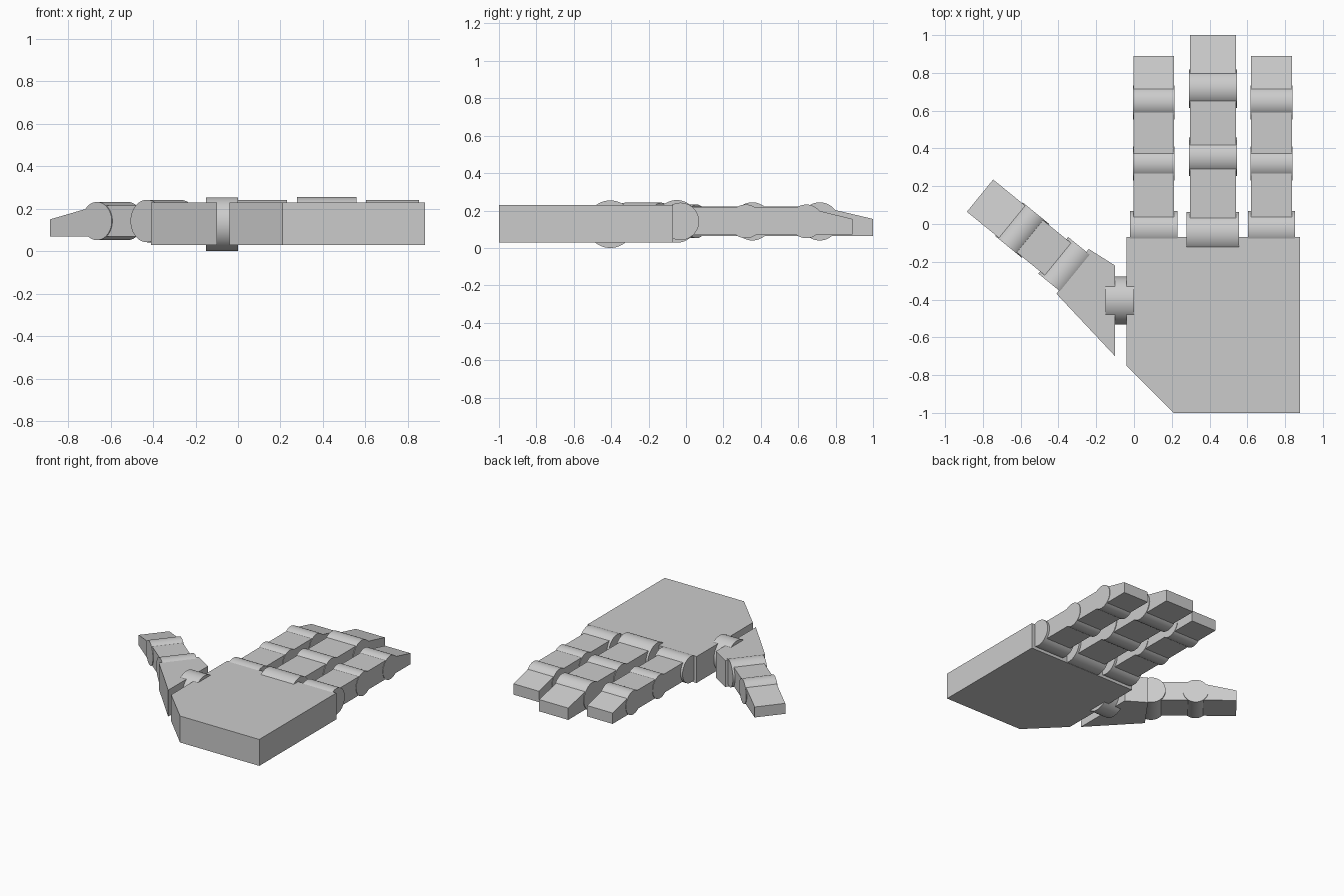
import bpy, bmesh, math
from mathutils import Matrix, Vector

if "Cube" in bpy.data.objects:
    bpy.data.objects.remove(bpy.data.objects["Cube"])


def finish(name, bm, matrix=Matrix()):
    bmesh.ops.recalc_face_normals(bm, faces=bm.faces)
    bm.transform(matrix)
    mesh = bpy.data.meshes.new(name)
    bm.to_mesh(mesh)
    bm.free()
    ob = bpy.data.objects.new(name, mesh)
    bpy.context.collection.objects.link(ob)
    return ob


def prism(name, points, offset, matrix=Matrix()):
    """Extrude a flat outline of 3D points along an offset."""
    bm = bmesh.new()
    face = bm.faces.new([bm.verts.new(p) for p in points])
    ext = bmesh.ops.extrude_face_region(bm, geom=[face], use_keep_orig=True)
    verts = [v for v in ext["geom"] if isinstance(v, bmesh.types.BMVert)]
    bmesh.ops.translate(bm, verts=verts, vec=Vector(offset))
    return finish(name, bm, matrix)


def barrel(name, centre, radius, width, matrix=Matrix()):
    """Hinge cylinder lying along x."""
    bm = bmesh.new()
    bmesh.ops.create_cone(bm, cap_ends=True, segments=48, radius1=radius,
                          radius2=radius, depth=width,
                          matrix=Matrix.Translation(centre) @ Matrix.Rotation(math.pi / 2, 4, 'Y'))
    for f in bm.faces:
        f.smooth = len(f.verts) == 4
    for e in bm.edges:
        e.smooth = all(f.smooth for f in e.link_faces)
    return finish(name, bm, matrix)


def plate(name, outline, z0, z1):
    return prism(name, [(x, y, z0) for x, y in outline], (0, 0, z1 - z0))


def digit(name, matrix, width, z, tip, joints):
    """Segments along local +y, a barrel at the start of each one.
    joints: (y, radius, barrel width)"""
    z0, z1, ztip = z
    ends = [j[0] for j in joints[1:]] + [tip]
    for i, ((y, r, w), end) in enumerate(zip(joints, ends), 1):
        top = ztip if end == tip else z1
        side = [(y, z0), (end, z0), (end, top), (y, z1)]
        prism(f"{name}_segment_{i}", [(-width / 2, a, b) for a, b in side],
              (width, 0, 0), matrix)
        barrel(f"{name}_joint_{i}", (0, y, 0.142), r, w, matrix)


# Palm block with a clipped corner
plate("palm", [(-0.04, -0.07), (0.88, -0.07), (0.88, -1), (0.21, -1), (-0.04, -0.75)], 0.028, 0.23)

# Two short outer fingers and the long middle one
for name, x in (("inner_finger", 0.105), ("outer_finger", 0.728)):
    digit(name, Matrix.Translation((x, 0, 0)), 0.215, (0.072, 0.215, 0.155), 0.89,
          [(-0.03, 0.1, 0.25), (0.32, 0.09, 0.221), (0.643, 0.09, 0.221)])
digit("middle_finger", Matrix.Translation((0.418, 0, 0)), 0.245, (0.065, 0.222, 0.155), 1.0,
      [(-0.05, 0.114, 0.278), (0.355, 0.102, 0.255), (0.715, 0.102, 0.255)])

# Thumb: hinge on the palm, angled base and two segments
barrel("thumb_hinge", (-0.075, -0.405, 0.127), 0.127, 0.15)
plate("thumb_base", [(-0.1, -0.22), (-0.24, -0.132), (-0.41, -0.37), (-0.1, -0.70)], 0.028, 0.23)
digit("thumb", Matrix.Translation((-0.35, -0.229, 0)) @ Matrix.Rotation(0.887, 4, 'Z'),
      0.22, (0.07, 0.215, 0.15), 0.60, [(0, 0.1, 0.25), (0.312, 0.09, 0.23)])
